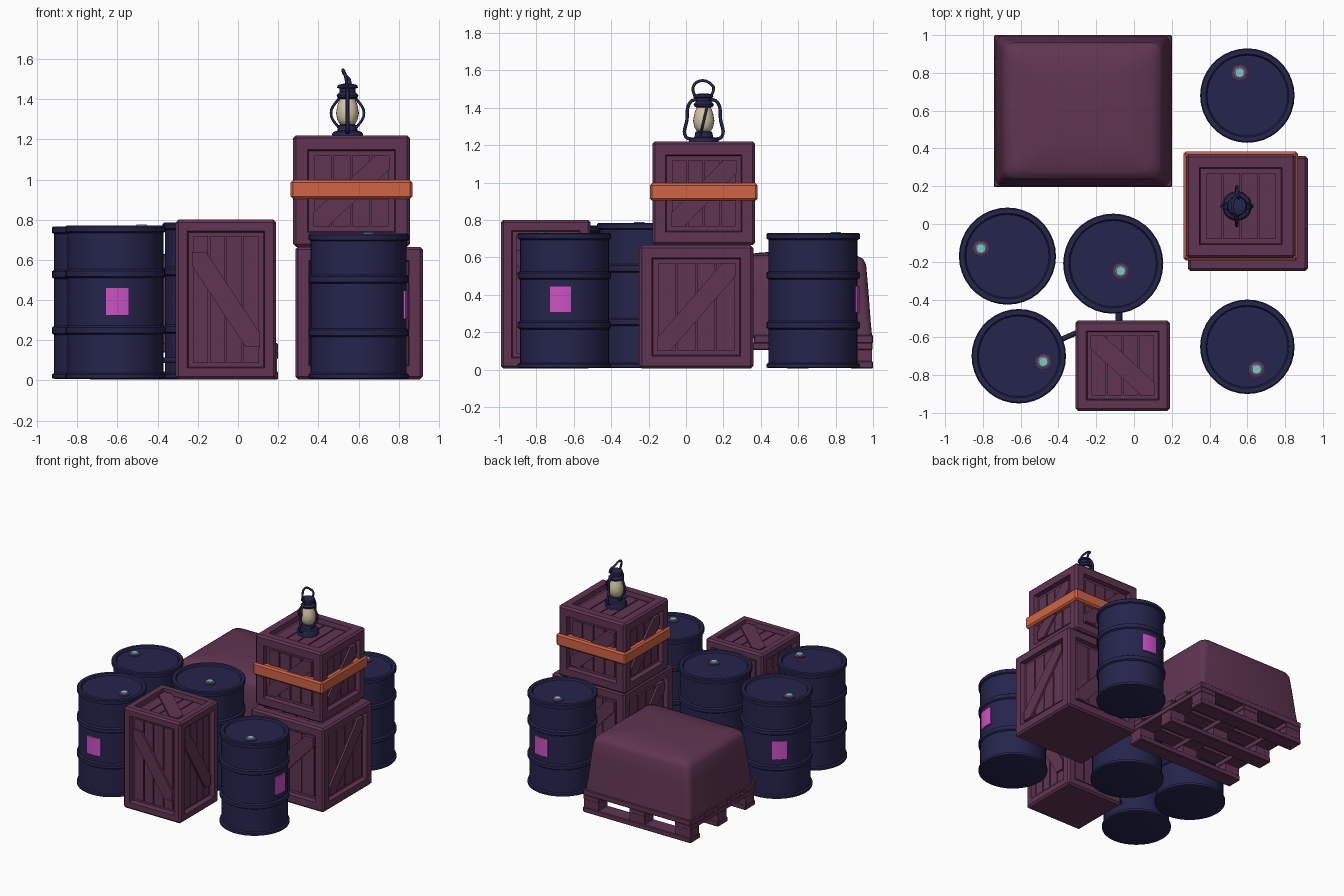
import bpy, bmesh, math
from mathutils import Vector, Matrix

if "Cube" in bpy.data.objects:
    bpy.data.objects.remove(bpy.data.objects["Cube"])

def mat(name, c):
    m = bpy.data.materials.new(name)
    m.diffuse_color = (*c, 1)
    m.use_nodes = True
    m.node_tree.nodes["Principled BSDF"].inputs["Base Color"].default_value = m.diffuse_color
    return m

NAVY = mat("navy metal", (0.018, 0.018, 0.072))
PLUM = mat("plum wood", (0.117, 0.036, 0.084))
ORANGE = mat("orange strap", (0.63, 0.127, 0.061))
PINK = mat("magenta label", (0.60, 0.084, 0.55))
CYAN = mat("cyan cap", (0.205, 0.58, 0.61))
CREAM = mat("cream glass", (0.66, 0.56, 0.37))

def finish(bm, name, m, smooth=None):
    bmesh.ops.recalc_face_normals(bm, faces=bm.faces[:])
    me = bpy.data.meshes.new(name)
    bm.to_mesh(me)
    bm.free()
    me.materials.append(m)
    if smooth:
        me.shade_smooth()
        me.set_sharp_from_angle(angle=math.radians(smooth))
    ob = bpy.data.objects.new(name, me)
    bpy.context.collection.objects.link(ob)
    return ob

def add_box(bm, lo, hi, bevel=0.0):
    lo, hi = Vector(lo), Vector(hi)
    M = Matrix.Translation((lo + hi) / 2) @ Matrix.Diagonal((*(hi - lo), 1))
    vs = bmesh.ops.create_cube(bm, size=1, matrix=M)["verts"]
    if bevel:
        es = list({e for v in vs for e in v.link_edges})
        bmesh.ops.bevel(bm, geom=es, offset=bevel, segments=1, affect='EDGES')

def prism(bm, pts, thick, M):
    # extrude a flat outline along local +z
    a = [bm.verts.new(M @ Vector((x, y, 0))) for x, y in pts]
    b = [bm.verts.new(M @ Vector((x, y, thick))) for x, y in pts]
    bm.faces.new(a)
    bm.faces.new(b)
    for i in range(len(a)):
        j = (i + 1) % len(a)
        bm.faces.new((a[i], a[j], b[j], b[i]))

def lathe(name, prof, m, loc, seg=36, smooth=35):
    bm = bmesh.new()
    rings = []
    for r, z in prof:
        rings.append([bm.verts.new((r * math.cos(2 * math.pi * i / seg), r * math.sin(2 * math.pi * i / seg), z))
                      for i in range(seg)])
    for p, q in zip(rings, rings[1:]):
        for i in range(seg):
            j = (i + 1) % seg
            bm.faces.new((p[i], p[j], q[j], q[i]))
    bm.faces.new(rings[0])
    bm.faces.new(rings[-1])
    ob = finish(bm, name, m, smooth)
    ob.location = loc
    return ob

def tube(name, pts, r, m):
    cu = bpy.data.curves.new(name, 'CURVE')
    cu.dimensions = '3D'
    cu.bevel_depth, cu.bevel_resolution, cu.resolution_u = r, 2, 6
    cu.use_fill_caps = True
    sp = cu.splines.new('BEZIER')
    sp.bezier_points.add(len(pts) - 1)
    for bp, p in zip(sp.bezier_points, pts):
        bp.co = p
        bp.handle_left_type = bp.handle_right_type = 'AUTO'
    cu.materials.append(m)
    ob = bpy.data.objects.new(name, cu)
    bpy.context.collection.objects.link(ob)

# --- barrels: hooped drum, recessed lid, cap, optional curved label
def barrel(x, y, R, H, bung, label=None):
    b = R - 0.012
    prof = [(R - .012, 0.008), (R, 0.012), (R, 0.03), (b, 0.036)]
    for k in (0.325, 0.69):
        z = k * H
        prof += [(b, z - .022), (R, z - .014), (R, z + .014), (b, z + .022)]
    prof += [(b, H - .036), (R, H - .03), (R, H - .006), (R - .006, H), (R - .03, H), (R - .037, H - .014)]
    lathe("barrel", prof, NAVY, (x, y, 0))
    bx, by = bung
    lathe("bung_collar", [(.042, H - .016), (.042, H - .006), (.036, H - .003)], PLUM, (bx, by, 0), 16)
    lathe("bung_cap", [(.028, H - .01), (.028, H + .002), (.024, H + .005)], CYAN, (bx, by, 0), 12)
    if label is not None:
        bm = bmesh.new()
        n, half = 6, 0.06 / R
        ang = [math.radians(label) - half + 2 * half * i / n for i in range(n + 1)]
        arc = [((b + .009) * math.cos(t), (b + .009) * math.sin(t)) for t in ang]
        arc += [((b - .002) * math.cos(t), (b - .002) * math.sin(t)) for t in reversed(ang)]
        prism(bm, arc, 0.14, Matrix.Translation((x, y, 0.42 * H)))
        finish(bm, "barrel_label", PINK)

barrel(0.60, 0.68, 0.25, 0.73, (0.56, 0.80), 85)
barrel(0.60, -0.65, 0.25, 0.73, (0.65, -0.77), -5)
barrel(-0.67, -0.17, 0.257, 0.765, (-0.81, -0.13), 130)
barrel(-0.11, -0.21, 0.265, 0.785, (-0.07, -0.25))
barrel(-0.61, -0.70, 0.25, 0.77, (-0.48, -0.73), -88)
# short pipes in the gap beside the tall crate
tube("pipe", [(-.42, -.63, .1), (-.36, -.60, .1), (-.29, -.57, .1)], .014, NAVY)
tube("pipe", [(-.08, -.44, .1), (-.08, -.53, .1)], .018, NAVY)

# --- crates: mitred frames from inset faces, plus planks and braces
def crate(name, lo, hi, w, flip=1, brace_top=False, span=1.0):
    lo, hi = Vector(lo), Vector(hi)
    c, h = (lo + hi) / 2, (hi - lo) / 2
    bm = bmesh.new()
    add_box(bm, lo, hi, 0.014)
    big = sorted(bm.faces, key=lambda f: -f.calc_area())[:6]
    big = [f for f in big if f.calc_center_median().z > lo.z + 0.05]
    bmesh.ops.recalc_face_normals(bm, faces=bm.faces[:])
    bmesh.ops.inset_individual(bm, faces=big, thickness=w - 0.014, depth=0)
    bmesh.ops.inset_individual(bm, faces=big, thickness=0.008, depth=-0.035)
    finish(bm, name + "_frame", PLUM)
    planks, braces = bmesh.new(), bmesh.new()
    for n in ((1, 0, 0), (-1, 0, 0), (0, 1, 0), (0, -1, 0), (0, 0, 1)):
        n = Vector(n)
        up = Vector((0, 1, 0)) if n.z else Vector((0, 0, 1))
        u = up.cross(n)
        dist = abs(n.dot(h)) - 0.036
        M = Matrix.Translation(c + n * dist) @ Matrix((u, up, n)).transposed().to_4x4()
        a = abs(u.dot(h)) - w - 0.006
        b = abs(up.dot(h)) - w - 0.006
        k = 4
        for i in range(k):
            x0 = -a + 2 * a * i / k + 0.004
            x1 = -a + 2 * a * (i + 1) / k - 0.004
            prism(planks, [(x0, -b), (x1, -b), (x1, b), (x0, b)], 0.011, M)
        if n.z and not brace_top:
            continue
        s, t = (flip, 0.07)
        v = b if n.z else b * span
        pts = [(-a, -v + t), (-a, -v), (-a + t, -v), (a, v - t), (a, v), (a - t, v)]
        prism(braces, [(s * p, q) for p, q in pts], 0.026, M)
    finish(planks, name + "_planks", PLUM)
    finish(braces, name + "_braces", PLUM)

crate("tall_crate", (-.31, -.99, .005), (.19, -.51, .80), 0.075, -1, True, 0.75)
crate("lower_crate", (.285, -.25, .005), (.92, .36, .665), 0.09)
crate("upper_crate", (.275, -.18, .665), (.855, .37, 1.22), 0.095)

# --- orange strap: open band round the upper crate
bm = bmesh.new()
add_box(bm, (.262, -.193, .903), (.868, .383, .997), 0.012)
finish(bm, "strap", ORANGE)

# --- pallet
bm = bmesh.new()
X0, X1, Y0, Y1 = -.74, .20, .195, 1.0
for i in range(3):
    y = Y0 + (Y1 - Y0 - .12) * i / 2
    add_box(bm, (X0, y, 0.005), (X1, y + .12, .045), .005)
    for j in range(3):
        x = X0 + (X1 - X0 - .14) * j / 2
        add_box(bm, (x + .005, y + .005, .04), (x + .135, y + .115, .11))
for j in range(3):
    x = X0 + (X1 - X0 - .14) * j / 2
    add_box(bm, (x, Y0 + .003, .105), (x + .14, Y1 - .003, .145), .005)
for i in range(5):
    y = Y0 + (Y1 - Y0 - .13) * i / 4
    add_box(bm, (X0, y, .14), (X1, y + .13, .185), .005)
finish(bm, "pallet", PLUM)

# --- tarp-covered load: stacked rounded rectangles
bm = bmesh.new()
cx, cy = -.27, .598
rings = []
for hx, hy, r, z in ((.462, .398, .03, .165), (.452, .39, .035, .25), (.435, .375, .045, .45), (.422, .365, .05, .56),
                     (.405, .35, .05, .592), (.36, .31, .06, .612), (.22, .19, .06, .627), (.1, .08, .04, .63)):
    ring = []
    for q, (sx, sy) in enumerate(((1, 1), (-1, 1), (-1, -1), (1, -1))):
        for i in range(4):
            t = math.radians(90 * q + 30 * i)
            ring.append(bm.verts.new((cx + sx * (hx - r) + r * math.cos(t), cy + sy * (hy - r) + r * math.sin(t), z)))
    rings.append(ring)
for p, q in zip(rings, rings[1:]):
    for i in range(16):
        j = (i + 1) % 16
        bm.faces.new((p[i], p[j], q[j], q[i]))
bm.faces.new(rings[0])
bm.faces.new(rings[-1])
finish(bm, "tarp_load", PLUM, 50)

# --- lantern on the upper crate
L = Vector((.545, .095, 1.185))
lathe("lantern_base", [(.078, 0), (.078, .04), (.07, .052), (.05, .058), (.045, .085), (.035, .09)], NAVY, L, 20)
lathe("lantern_glass", [(.034, .085), (.05, .11), (.057, .145), (.05, .185), (.035, .225)], CREAM, L, 20, 60)
lathe("lantern_cap", [(.036, .215), (.05, .222), (.054, .235), (.04, .25), (.04, .268), (.052, .272), (.048, .285), (.02, .292)],
      NAVY, L, 20)
for s in (-1, 1):
    tube("lantern_side_tube", [L + Vector(p) for p in ((0, s * .06, .045), (0, s * .096, .06), (0, s * .09, .15),
                               (0, s * .072, .245), (0, s * .035, .262))], .009, NAVY)
    tube("lantern_guard_wire", [L + Vector(p) for p in ((s * .035, -s * .02, .06), (s * .082, 0, .145),
                                (s * .035, s * .02, .23))], .007, NAVY)
tube("lantern_handle", [L + Vector(p) for p in ((.0, -.045, .265), (-.01, -.055, .33), (-.022, -.01, .36), (-.012, .045, .335),
                        (.01, .052, .31), (.005, .03, .265))], .008, NAVY)
